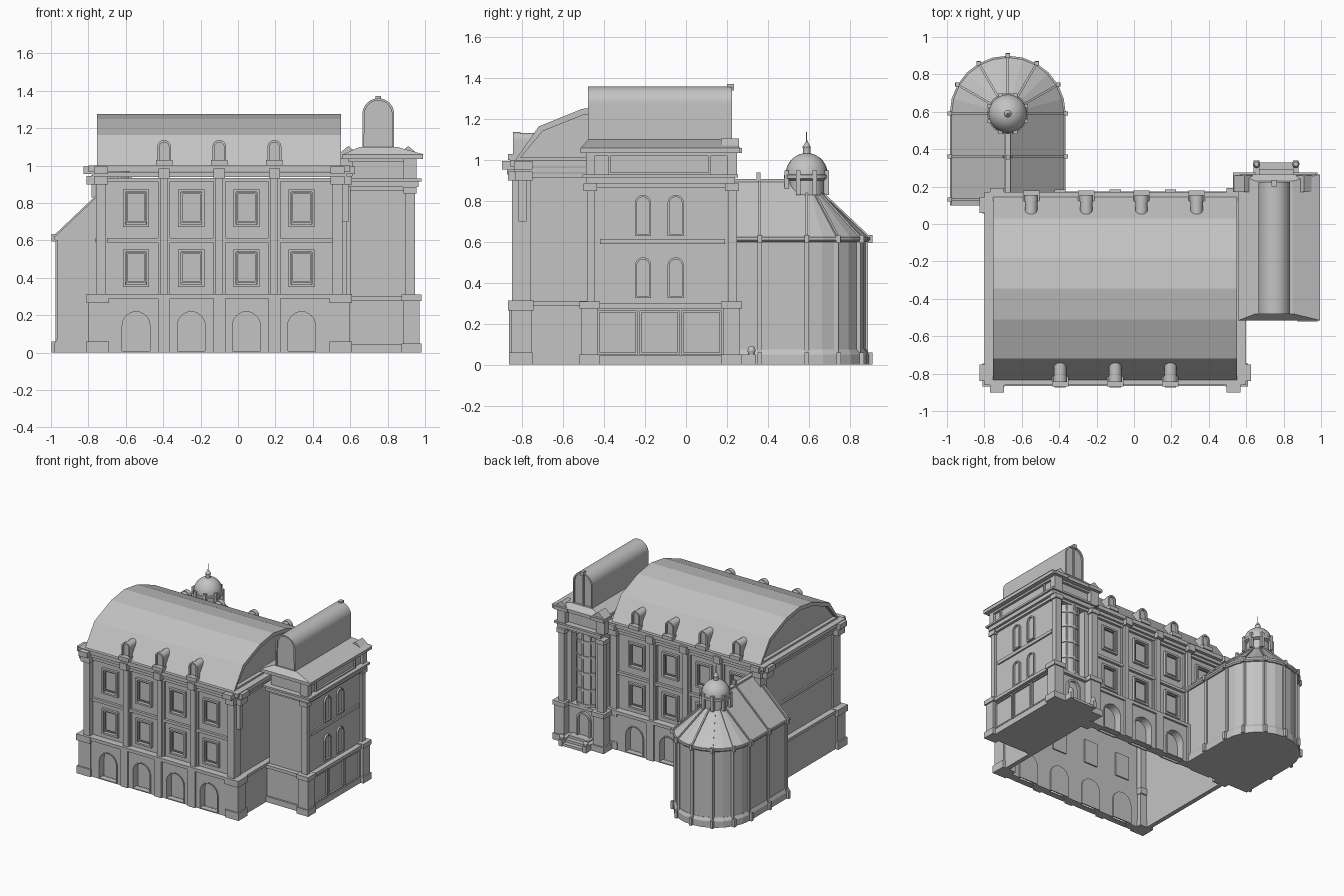
import bpy, bmesh
from math import sin, cos, pi, radians
from mathutils import Vector

cube = bpy.data.objects.get("Cube")
if cube:
    bpy.data.objects.remove(cube)

stone = bpy.data.materials.new("stone_grey")
stone.use_nodes = True
stone.diffuse_color = (0.55, 0.55, 0.55, 1)
stone.node_tree.nodes["Principled BSDF"].inputs["Base Color"].default_value = (0.55, 0.55, 0.55, 1)

parts = {}


# ---- helpers: every part is a loft between rings of points ----
def loft(name, rings, caps=True, closed=True):
    bm = parts.setdefault(name, bmesh.new())
    rows = [[bm.verts.new(p) for p in ring] for ring in rings]
    n = len(rows[0])
    faces = []
    for a, b in zip(rows, rows[1:]):
        for i in range(n if closed else n - 1):
            j = (i + 1) % n
            faces.append(bm.faces.new((a[i], a[j], b[j], b[i])))
    ends = [bm.faces.new(rows[0][::-1]), bm.faces.new(rows[-1])] if caps else []
    bmesh.ops.recalc_face_normals(bm, faces=faces + ends)
    return bm, ends


def prism(name, side, pts, d0, d1):
    return loft(name, [[side(u, v, d) for u, v in pts] for d in (d0, d1)])


def sink_ends(bm, ends, border, depth):
    bmesh.ops.inset_individual(bm, faces=ends, thickness=border, depth=0)
    bmesh.ops.inset_individual(bm, faces=ends, thickness=0, depth=-depth)


def rect(u0, u1, v0, v1):
    return [(u0, v0), (u0, v1), (u1, v1), (u1, v0)]


def box(name, x0, x1, y0, y1, z0, z1):
    return prism(name, plan, rect(x0, x1, y0, y1), z0, z1)


def arch(u, z, w, h, n=12):
    """Round-headed outline; w is the half width."""
    curve = [(u - w * cos(pi * i / n), z + h - w + w * sin(pi * i / n)) for i in range(n + 1)]
    return [(u - w, z)] + curve + [(u + w, z)]


def frame(name, side, u, z, w, h, t, d, round_top=False):
    shape = arch if round_top else (lambda u, z, w, h: rect(u - w, u + w, z, z + h))
    prism(name, side, shape(u, z, w, h) + shape(u, z, w - t, h - t)[::-1], 0, d)
    prism(name, side, rect(u - w, u + w, z - t, z), 0, d)


def beam(name, p, q, w):
    p, q = Vector(p), Vector(q)
    axis = (q - p).normalized()
    s = axis.cross(Vector((0.31, 0.95, 0.05)) if abs(axis.z) < 0.1 else Vector((0, 0, 1)))
    s = (s if s.length > 0.01 else Vector((1, 0, 0))).normalized() * w / 2
    t = axis.cross(s)
    loft(name, [[c + s + t, c + s - t, c - s - t, c - s + t] for c in (p, q)])


def circle(x, y, z, r, n=24):
    return [(x + r * cos(2 * pi * i / n), y + r * sin(2 * pi * i / n), z) for i in range(n)]


# ---- placing planes: u along the wall, v up, d outwards ----
X0, X1, Y0, Y1 = -0.75, 0.55, -0.81, 0.12
def plan(u, v, d): return (u, v, d)
def front(u, v, d): return (u, Y0 - d, v)
def back(u, v, d): return (u, Y1 + d, v)
def west(u, v, d): return (X0 - d, u, v)
def east(u, v, d): return (X1 + d, u, v)
def tower_east(u, v, d): return (0.925 + d, u, v)
def tower_back(u, v, d): return (u, 0.2 + d, v)


# ---- main hall, open underneath ----
for x, inner in ((X0, -0.69), (X1, 0.485)):
    path = [(inner, Y0), (x, Y0), (x, Y1), (inner, Y1)]
    loft("hall_walls", [[(*p, z) for p in path] for z in (0, 0.93)], caps=False, closed=False)
for e, z0, z1 in ((0.02, 0.915, 0.935), (0.03, 0.94, 0.965), (0.05, 0.97, 1.0)):
    box("hall_cornice", X0 - e, X1 + e, Y0 - e, Y1 + e, z0, z1)

bays = [-0.545 + 0.295 * i for i in range(4)]
piers = [-0.395 + 0.295 * i for i in range(3)]
for side in (front, back):
    outline = [(-0.7, 0)]
    prism("hall_walls", side, rect(-0.693, 0.488, 0.29, 0.365), -0.02, 0)
    for u in bays:
        outline += arch(u, 0, 0.075, 0.22)
        frame("arch_trim", side, u, 0.01, 0.082, 0.217, 0.008, 0.045, True)
        prism("arch_backs", side, arch(u, 0, 0.085, 0.23), -0.03, -0.02)
        # wall with a sunk window on each floor
        for z, top in ((0.365, 0.685), (0.685, 0.93)):
            hole = rect(u - 0.054, u + 0.054, z, z + 0.171)
            prism("hall_walls", side, rect(u - 0.148, u + 0.148, z, top) + hole[::-1], -0.02, 0)
            prism("window_panes", side, rect(u - 0.06, u + 0.06, z - 0.01, z + 0.18), -0.03, -0.015)
            frame("window_frames", side, u, z, 0.07, 0.187, 0.014, 0.02)
            frame("window_frames", side, u, z + 0.018, 0.054, 0.153, 0.008, 0.01)
    prism("arcade", side, outline + [(0.51, 0), (0.51, 0.29), (-0.7, 0.29)], -0.02, 0.04)
    for u in piers:
        prism("pilasters", side, rect(u - 0.032, u + 0.032, 0.31, 0.93), 0, 0.015)
        prism("pilasters", side, rect(u - 0.02, u + 0.02, 0.31, 0.93), 0, 0.035)
        prism("pilasters", side, rect(u - 0.032, u + 0.032, 0, 0.29), 0, 0.055)
        prism("pilasters", side, rect(u - 0.03, u + 0.03, 0.93, 0.985), 0, 0.065)
    prism("string_course", side, rect(-0.7, 0.51, 0.59, 0.612), 0, 0.02)
    prism("base_ledge", side, rect(-0.75, 0.55, 0.29, 0.315), 0, 0.055)
for side in (west, east):
    prism("base_wall", side, rect(Y0 - 0.03, Y1 + 0.03, 0, 0.29), 0, 0.035)
    prism("base_ledge", side, rect(Y0 - 0.03, Y1 + 0.03, 0.29, 0.312), 0, 0.045)
prism("string_course", west, rect(Y0, Y1, 0.59, 0.612), 0, 0.012)

# corner piers, mirrored over both axes of the hall
mx, my = (X0 + X1) / 2, (Y0 + Y1) / 2
for sx in (-1, 1):
    for sy, grow in ((-1, 1), (1, 0.8)):
        def pier(x_in, x_out, y_in, y_out, z0, z1):
            xs = sorted((mx + sx * (0.65 + x_in), mx + sx * (0.65 + x_out)))
            ys = sorted((my + sy * (0.465 + y_in), my + sy * (0.465 + y_out * grow)))
            box("corner_piers", *xs, *ys, z0, z1)
        pier(-0.06, 0.06, -0.06, 0.055, 0, 0.06)
        pier(-0.055, 0.05, -0.055, 0.045, 0.06, 0.27)
        pier(-0.06, 0.06, -0.065, 0.06, 0.265, 0.315)
        pier(-0.045, 0.01, -0.05, 0.04, 0.315, 0.93)
        pier(-0.055, 0.02, -0.05, 0.06, 0.9, 0.945)
        pier(-0.055, 0.02, -0.05, 0.09, 0.955, 0.995)
        pier(-0.05, 0.06, -0.06, 0.025, 0.9, 0.945)
        pier(-0.05, 0.075, -0.06, 0.03, 0.955, 0.995)
prism("corner_bracket", east, rect(-0.82, -0.78, 0.7, 0.93), 0, 0.04)

# curved roof with sunk gable ends
half = [(-0.49, 1.0), (-0.375, 1.165), (-0.165, 1.25)]
profile = [(my + y, z) for y, z in half + [(0, 1.275)] + [(-y, z) for y, z in half[::-1]]]
bm, ends = prism("hall_roof", lambda u, v, d: (d, u, v), profile, X0 - 0.005, X1)
sink_ends(bm, ends, 0.03, 0.03)

# dormers
for side, places in ((front, piers), (back, [u - 0.005 for u in bays])):
    for u in places:
        prism("dormers", side, arch(u, 1.0, 0.033, 0.133), -0.07, 0.02)
        frame("dormers", side, u, 1.03, 0.037, 0.107, 0.012, 0.035, True)
        prism("dormers", side, rect(u - 0.044, u + 0.044, 1.0, 1.03), -0.03, 0.06)

# ---- tower wing ----
box("tower_base", 0.56, 0.94, -0.47, 0.2, 0, 0.28)
box("tower_base", 0.56, 0.955, -0.485, 0.21, 0, 0.045)
box("tower_ledge", 0.56, 0.965, -0.495, 0.225, 0.275, 0.3)
box("tower_walls", 0.6, 0.925, -0.46, 0.14, 0.28, 0.93)
for x0, x1 in ((0.58, 0.645), (0.855, 0.925)):
    box("tower_walls", x0, x1, 0.13, 0.21, 0.28, 0.93)
corners = ((0.885, 0.97, -0.51, -0.43), (0.885, 0.97, 0.18, 0.265), (0.54, 0.63, 0.18, 0.265))
for x0, x1, y0, y1 in corners:
    box("tower_piers", x0, x1, y0, y1, 0, 0.28)
    box("tower_piers", x0 - 0.01, x1 + 0.01, y0 - 0.01, y1 + 0.01, 0, 0.05)
    box("tower_piers", x0 - 0.01, x1 + 0.01, y0 - 0.01, y1 + 0.01, 0.275, 0.31)
    box("tower_piers", x0 + 0.01, x1 - 0.025, y0 + 0.025, y1 - 0.015, 0.31, 0.87)
    box("tower_piers", x0, x1 - 0.015, y0 + 0.01, y1 - 0.005, 0.85, 0.885)
    box("tower_piers", x0, x1 - 0.015, y0 + 0.02, y1 - 0.015, 0.93, 1.04)
for e, z0, z1 in ((0, 0.865, 0.885), (0.02, 0.885, 0.915), (0.035, 0.915, 0.93), (-0.01, 0.93, 1.04),
                  (0.01, 1.02, 1.04), (0.045, 1.035, 1.06)):
    box("tower_cornice", 0.6 - e, 0.945 + e, -0.47 - e, 0.22 + e, z0, z1)
prism("tower_bands", tower_east, rect(-0.42, 0.19, 0.59, 0.615), 0, 0.012)
for u in (-0.21, -0.05):
    for z in (0.335, 0.64):
        frame("tower_windows", tower_east, u, z, 0.04, 0.19, 0.01, 0.014, True)
for u in (-0.335, -0.13, 0.075):
    frame("base_panels", tower_east, u, 0.06, 0.098, 0.205, 0.01, 0.028)
frame("attic_panel", tower_east, -0.13, 0.94, 0.25, 0.09, 0.01, 0.025)

# low hipped roof and the vault on it
loft("tower_roof", [[(x, y, z) for x, y in rect(*r)] for z, r in (
    (1.06, (0.56, 0.995, -0.515, 0.265)), (1.1, (0.65, 0.85, -0.48, 0.23)))])
bm, ends = prism("tower_vault", lambda u, v, d: (u, d, v), arch(0.75, 1.08, 0.085, 0.28, 20), -0.48, 0.225)
sink_ends(bm, ends, 0.012, 0.012)
prism("vault_mullion", tower_back, rect(0.742, 0.758, 1.1, 1.35), 0, 0.022)
box("vault_mullion", 0.735, 0.765, 0.2, 0.235, 1.34, 1.372)

# rear front of the tower: curved bay, door, steps, broken pediment
def bay_ring(r, z):
    return [(0.75 + r * cos(pi * i / 16), 0.13 + r * sin(pi * i / 16), z) for i in range(17)]


loft("curved_bay", [bay_ring(0.09, 0.28), bay_ring(0.09, 0.9)])
for z in (0.3, 0.42, 0.55, 0.68, 0.8):
    loft("bay_bands", [bay_ring(0.097, z), bay_ring(0.097, z + 0.02)])
for a in (20, 55, 90, 125, 160):
    x, y = 0.75 + 0.092 * cos(radians(a)), 0.13 + 0.092 * sin(radians(a))
    beam("bay_bands", (x, y, 0.3), (x, y, 0.87), 0.012)
frame("tower_door", tower_back, 0.75, 0.05, 0.06, 0.2, 0.014, 0.02, True)
for i in range(3):
    box("steps", 0.67, 0.85, 0.19, 0.33 - 0.035 * i, 0.02 * i, 0.02 * i + 0.02)
for x in (0.655, 0.865):
    box("step_cheeks", x - 0.015, x + 0.015, 0.19, 0.34, 0, 0.05)
    loft("step_cheeks", [circle(x, 0.32, 0.05 + z, r, 12) for z, r in
                         ((0, 0.015), (0.02, 0.02), (0.04, 0.012))])
for x in (0.59, 0.91):
    prism("broken_pediment", tower_back, rect(x - 0.06, x + 0.06, 1.035, 1.06), -0.03, 0.075)
    prism("broken_pediment", tower_back, [(x - 0.055, 1.06), (x + 0.055, 1.06), (x, 1.105)], -0.03, 0.06)

# ---- round-ended chapel ----
CX, CY = -0.675, 0.59
def apse(r, z):
    arc = [(CX + r * cos(pi * i / 12), CY + r * sin(pi * i / 12), z) for i in range(13)]
    return [(CX + r, 0.1, z)] + arc + [(CX - r, 0.1, z)]


loft("chapel_walls", [apse(0.29, 0), apse(0.29, 0.62)])
loft("chapel_base", [apse(0.305, 0), apse(0.305, 0.05), apse(0.292, 0.075)])
loft("chapel_eave", [apse(0.3, 0.6), apse(0.31, 0.61), apse(0.31, 0.625)])
loft("chapel_roof", [apse(0.305, 0.62), apse(0.01, 0.9)])
box("ridge_cap", CX - 0.016, CX + 0.016, 0.1, CY, 0.88, 0.908)
box("ridge_cap", CX - 0.01, CX + 0.01, 0.345, 0.365, 0.9, 0.94)
stations = [(cos(pi * i / 6), CY, sin(pi * i / 6)) for i in range(7)]
stations += [(s, y, 0) for s in (-1, 1) for y in (0.36, 0.13)]
for c, y, s in stations:
    def at(r, z): return (CX + r * c, y + r * s, z)
    beam("chapel_ribs", at(0.29, 0), at(0.29, 0.61), 0.022)
    beam("chapel_ribs", at(0.312, 0), at(0.312, 0.06), 0.022)
    beam("chapel_ribs", at(0.31, 0.595), at(0.31, 0.635), 0.022)
    beam("chapel_ribs", at(0.305, 0.623), at(0.02, 0.893), 0.012)

# lantern with dome and finial
dome = [(0.103 * cos(radians(a)), 0.93 + 0.105 * sin(radians(a))) for a in range(0, 81, 10)]
lantern = [(0.085, 0.75), (0.085, 0.9), (0.11, 0.91), (0.11, 0.928)] + dome
lantern += [(0.018, 1.04), (0.018, 1.055), (0.02, 1.065), (0.008, 1.085), (0.003, 1.09), (0.002, 1.14)]
loft("lantern", [circle(CX, CY, z, r) for r, z in lantern])
for i in range(8):
    c, s = cos(pi * i / 4 + pi / 8), sin(pi * i / 4 + pi / 8)
    beam("lantern_brackets", (CX + 0.105 * c, CY + 0.105 * s, 0.83),
         (CX + 0.105 * c, CY + 0.105 * s, 0.95), 0.022)

# ---- turn the collected parts into objects ----
for name, bm in parts.items():
    mesh = bpy.data.meshes.new(name)
    bm.to_mesh(mesh)
    bm.free()
    mesh.materials.append(stone)
    obj = bpy.data.objects.new(name, mesh)
    bpy.context.collection.objects.link(obj)
    if name in ("lantern", "curved_bay", "tower_vault", "dormers"):
        bpy.ops.object.select_all(action="DESELECT")
        obj.select_set(True)
        bpy.context.view_layer.objects.active = obj
        bpy.ops.object.shade_smooth_by_angle()
